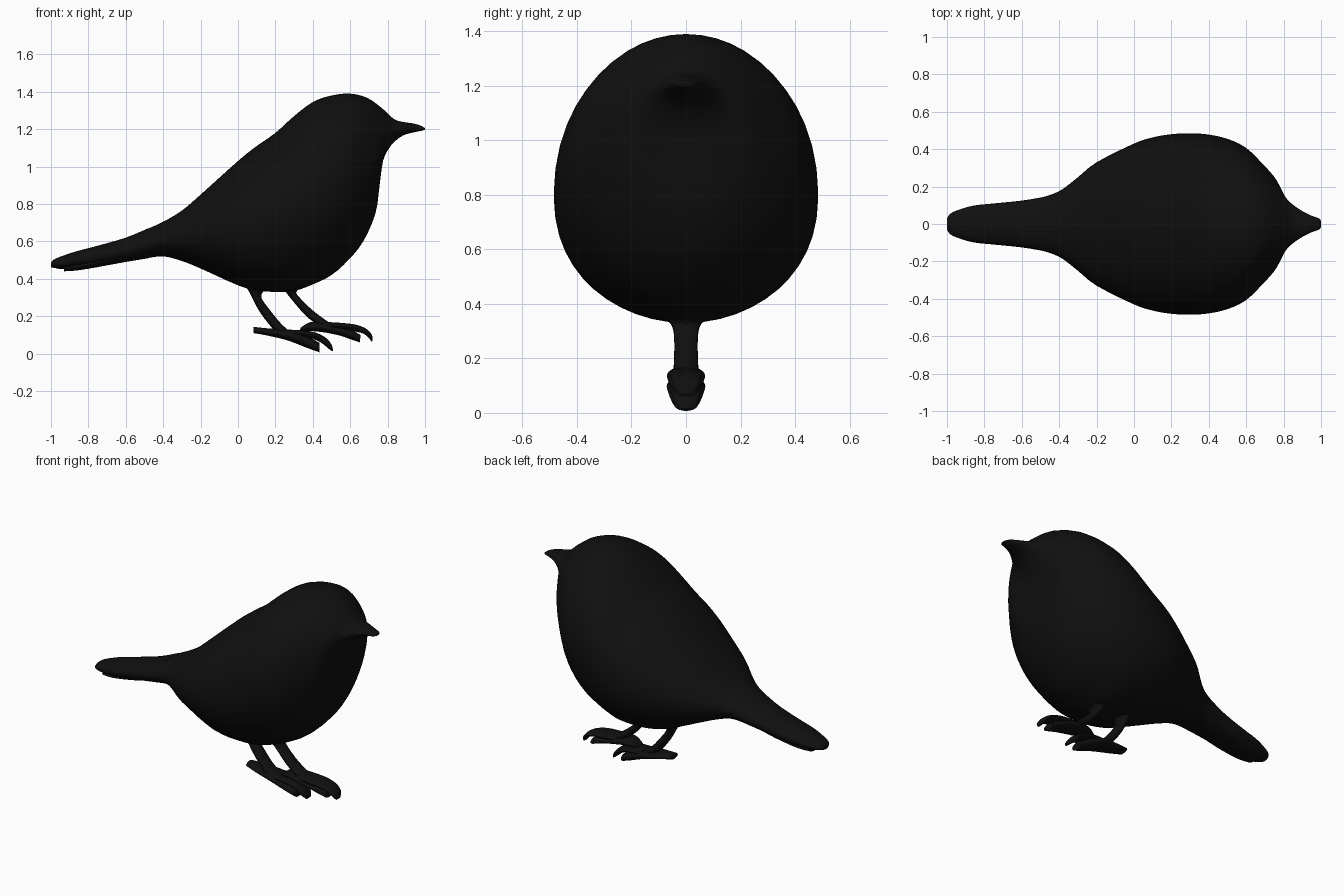
import bpy, bmesh, math

black = bpy.data.materials.new("black")
black.diffuse_color = (0.005, 0.005, 0.005, 1)


def spline(rows, steps):
    """Catmull-Rom interpolation through rows of numbers."""
    out, n = [], len(rows)
    for i in range(n - 1):
        a, b, c, d = (rows[max(i - 1, 0)], rows[i], rows[i + 1], rows[min(i + 2, n - 1)])
        for k in range(steps):
            t = k / steps
            out.append([0.5 * (2*q + (r-p)*t + (2*p-5*q+4*r-s)*t*t + (3*q-p-3*r+s)*t**3)
                        for p, q, r, s in zip(a, b, c, d)])
    return out + [list(rows[-1])]


def loft(name, stations, sides=32, steps=3):
    """Each station: upper x, z, lower x, z, half width; oval rings are skinned."""
    bm = bmesh.new()
    rings = []
    for ux, uz, lx, lz, w in spline(stations, steps):
        ring = []
        for i in range(sides):
            a = 2 * math.pi * i / sides
            c, s = math.cos(a), math.sin(a)
            ring.append(bm.verts.new(((ux+lx)/2 + c*(ux-lx)/2, w*s, (uz+lz)/2 + c*(uz-lz)/2)))
        rings.append(ring)
    for a, b in zip(rings, rings[1:]):
        for i in range(sides):
            j = (i + 1) % sides
            bm.faces.new((a[i], a[j], b[j], b[i]))
    bm.faces.new(rings[0])
    bm.faces.new(rings[-1])
    bmesh.ops.recalc_face_normals(bm, faces=bm.faces)
    me = bpy.data.meshes.new(name)
    bm.to_mesh(me)
    bm.free()
    ob = bpy.data.objects.new(name, me)
    bpy.context.collection.objects.link(ob)
    me.materials.append(black)
    bpy.context.view_layer.objects.active = ob
    bpy.ops.object.select_all(action='DESELECT')
    ob.select_set(True)
    bpy.ops.object.shade_smooth_by_angle(angle=math.radians(50))
    return ob


# Body, head and beak
loft("body", [
    (-.50, .66, -.50, .508, .14), (-.40, .705, -.40, .52, .175),
    (-.30, .765, -.30, .495, .25), (-.20, .85, -.20, .455, .33),
    (0, 1.03, 0, .365, .43), (.10, 1.11, .10, .338, .463),
    (.20, 1.18, .20, .33, .48), (.30, 1.27, .30, .335, .485),
    (.40, 1.345, .40, .37, .478), (.50, 1.38, .50, .42, .455),
    (.60, 1.39, .59, .50, .41), (.69, 1.368, .67, .60, .33),
    (.76, 1.32, .735, .75, .255), (.80, 1.285, .757, .90, .20),
    (.83, 1.257, .775, 1.03, .15), (.86, 1.243, .82, 1.115, .11),
    (.90, 1.236, .88, 1.165, .075), (.95, 1.228, .94, 1.183, .046),
    (.985, 1.215, .985, 1.192, .032), (1.0, 1.205, 1.0, 1.197, .018)], sides=48)

# Tail with a shorter lower feather
loft("tail", [
    (-1.0, .485, -1.0, .462, .03), (-.985, .502, -.98, .458, .055),
    (-.94, .522, -.94, .452, .075), (-.86, .548, -.86, .455, .098),
    (-.75, .577, -.75, .464, .11), (-.60, .62, -.60, .49, .125),
    (-.48, .67, -.48, .51, .145)])
loft("lower_tail_feather", [
    (-.93, .47, -.93, .44, .06), (-.85, .49, -.85, .446, .085),
    (-.70, .53, -.70, .472, .10), (-.55, .57, -.55, .505, .10)])

# Legs, flared where they meet the belly
loft("rear_leg", [
    (.17, .37, .01, .38, .10), (.138, .335, .05, .345, .065), (.125, .30, .075, .30, .046),
    (.165, .24, .115, .225, .043), (.235, .155, .18, .14, .046), (.29, .11, .24, .09, .05)], 20)
loft("front_leg", [
    (.38, .38, .20, .37, .10), (.315, .335, .25, .335, .065), (.325, .305, .27, .31, .046),
    (.395, .235, .355, .21, .043), (.475, .175, .43, .15, .046), (.52, .15, .48, .125, .05)], 20)

# Feet: main pad with the back toe, lower toe, and curled upper claw
foot_parts = {
    "rear_foot": [
        (.083, .143, .083, .110, .035), (.16, .135, .155, .097, .055),
        (.26, .13, .25, .075, .07), (.33, .115, .315, .052, .068),
        (.39, .083, .37, .03, .058), (.435, .058, .435, .007, .045)],
    "rear_claw": [
        (.28, .128, .28, .09, .06), (.37, .122, .36, .088, .064),
        (.43, .107, .41, .075, .058), (.475, .08, .45, .055, .052),
        (.502, .045, .48, .03, .042), (.508, .016, .503, .012, .022)],
    "front_foot": [
        (.335, .138, .33, .122, .035), (.385, .168, .40, .12, .058),
        (.46, .165, .47, .112, .07), (.55, .145, .55, .095, .066),
        (.61, .125, .60, .077, .056), (.655, .10, .652, .06, .042)],
    "front_claw": [
        (.46, .17, .46, .13, .06), (.57, .163, .565, .125, .064),
        (.64, .152, .625, .118, .058), (.69, .13, .67, .107, .052),
        (.717, .098, .698, .085, .042), (.72, .067, .713, .065, .022)],
}
for name, stations in foot_parts.items():
    loft(name, stations, 20)
